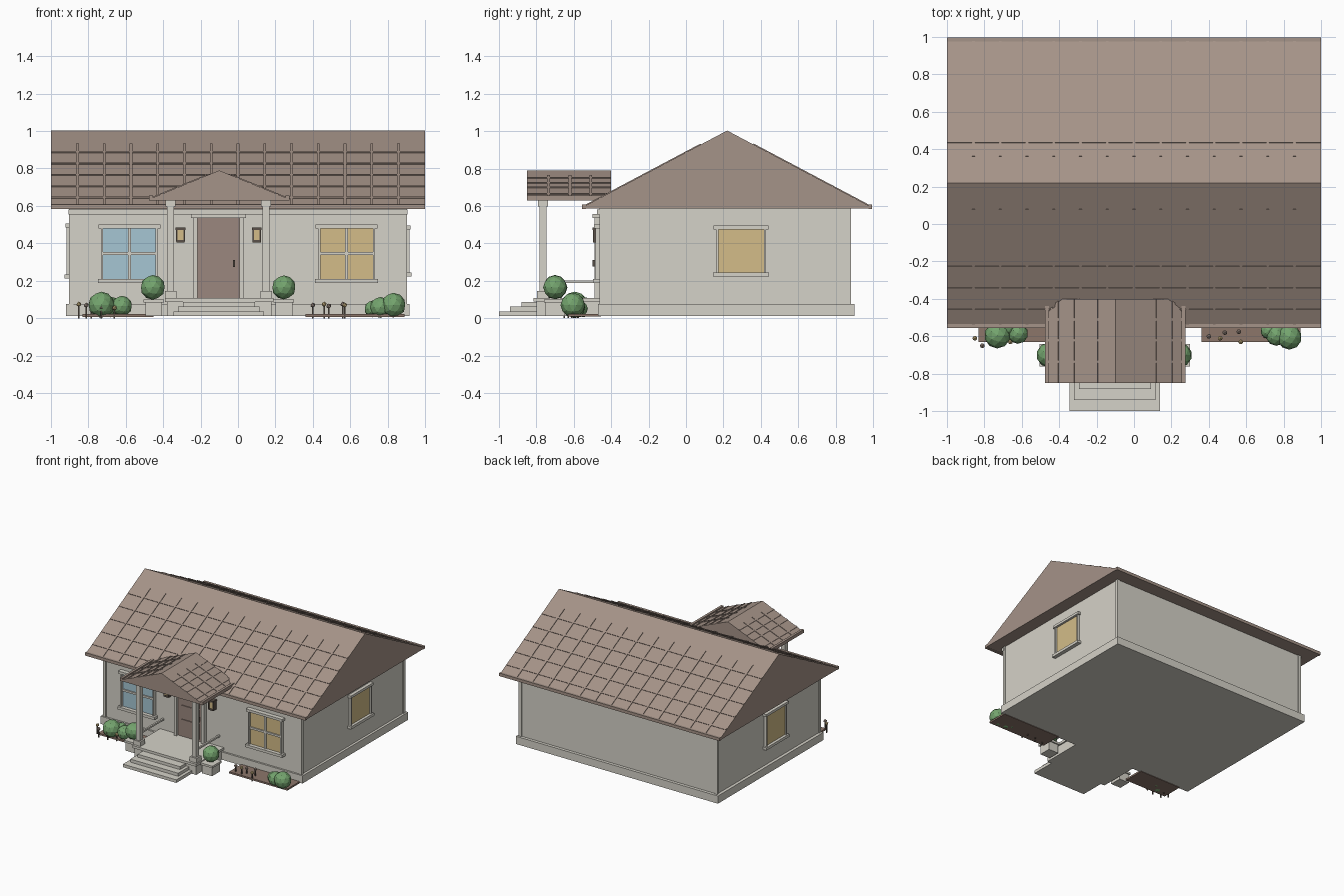
import bpy, bmesh, math
from mathutils import Vector, Matrix

if "Cube" in bpy.data.objects:
    bpy.data.objects.remove(bpy.data.objects["Cube"])


def colour(name, r, g, b):
    m = bpy.data.materials.new(name)
    lin = [((c / 255 + 0.055) / 1.055) ** 2.4 for c in (r, g, b)]
    m.diffuse_color = (*lin, 1)
    m.use_nodes = True
    m.node_tree.nodes["Principled BSDF"].inputs["Base Color"].default_value = m.diffuse_color
    return m


PALE = colour("pale_plaster", 213, 210, 200)
ROOF = colour("roof_brown", 165, 147, 136)
DOOR = colour("door_brown", 155, 135, 126)
BLUE = colour("blue_glass", 166, 198, 212)
GOLD = colour("warm_glass", 211, 188, 136)
GREEN = colour("leaf_green", 116, 164, 110)
SOIL = colour("soil_brown", 140, 118, 106)
DARK = colour("dark_metal", 90, 80, 72)


def finish(name, bm, mat):
    bmesh.ops.recalc_face_normals(bm, faces=bm.faces)
    me = bpy.data.meshes.new(name)
    bm.to_mesh(me)
    bm.free()
    me.materials.append(mat)
    ob = bpy.data.objects.new(name, me)
    bpy.context.collection.objects.link(ob)
    return ob


def boxes(name, mat, *spans, frame=Matrix.Identity(4)):
    """Boxes given as (x0, x1, y0, y1, z0, z1), joined in one object."""
    bm = bmesh.new()
    for x0, x1, y0, y1, z0, z1 in spans:
        mid = Matrix.Translation(((x0 + x1) / 2, (y0 + y1) / 2, (z0 + z1) / 2))
        size = Matrix.Diagonal((x1 - x0, y1 - y0, z1 - z0, 1))
        bmesh.ops.create_cube(bm, size=1, matrix=frame @ mid @ size)
    return finish(name, bm, mat)


def gable_roof(name, frame, length, half, rise, lip):
    """Solid gable: local x runs along the ridge, local y across."""
    bm = bmesh.new()
    prof = [(-half, -lip), (half, -lip), (half, 0), (0, rise), (-half, 0)]
    f = bm.faces.new([bm.verts.new((-length / 2, y, z)) for y, z in prof])
    ext = bmesh.ops.extrude_face_region(bm, geom=[f])
    vs = [v for v in ext["geom"] if isinstance(v, bmesh.types.BMVert)]
    bmesh.ops.translate(bm, verts=vs, vec=(length, 0, 0))
    bmesh.ops.transform(bm, matrix=frame, verts=bm.verts)
    return finish(name, bm, ROOF)


def battens(name, frame, half, rise, ups, courses, low, high, x0, x1):
    """Raised grid on both slopes; low, high, courses are offsets from the ridge."""
    slope = math.atan2(rise, half)
    k = 1 / math.cos(slope)
    for side, turn in (("front", 0), ("back", math.pi)):
        m = (frame @ Matrix.Translation((0, 0, rise)) @ Matrix.Rotation(turn, 4, 'Z')
             @ Matrix.Rotation(slope, 4, 'X'))
        sg = 1 if turn == 0 else -1
        w, h = 0.007, 0.005
        spans = [(u - w, u + w, -low * k, -high * k, -0.01, h) for u in ups]
        a, b = sorted((x0 * sg, x1 * sg))
        if name == "porch_roof":
            spans = [(u * sg - w, u * sg + w, -low * k, -high * k, -0.01, h) for u in ups]
        spans += [(a, b, -c * k - w, -c * k + w, -0.01, h - 0.001) for c in courses]
        boxes(f"{name}_battens_{side}", ROOF, *spans, frame=m)


# House body
boxes("foundation", PALE, (-0.92, 0.915, -0.47, 0.9, 0.012, 0.075))
boxes("walls", PALE, (-0.895, 0.895, -0.455, 0.875, 0.07, 0.595))
boxes("corner_trim", PALE, *[(x - 0.012, x + 0.012, y - 0.012, y + 0.012, 0.07, 0.59)
                             for x in (-0.89, 0.89) for y in (-0.45, 0.87)])
boxes("eave_trim", PALE, (-0.905, 0.905, -0.475, -0.45, 0.555, 0.58))

# Main roof
main = Matrix.Translation((0, 0.22, 0.595))
gable_roof("main_roof", main, 2.0, 0.77, 0.408, 0.008)
battens("main_roof", main, 0.77, 0.408, [i / 7 for i in range(-6, 7)],
        [0.22, 0.335, 0.45, 0.565, 0.68], 0.14, 0.755, -0.998, 0.998)
boxes("main_gutters", ROOF, *[(-1, 1, y - 0.01, y + 0.01, 0.583, 0.608)
                              for y in (-0.545, 0.985)])

# Porch roof, with its ridge running front to back
porch = Matrix.Translation((-0.1, -0.625, 0.638)) @ Matrix.Rotation(math.pi / 2, 4, 'Z')
gable_roof("porch_roof", porch, 0.45, 0.37, 0.152, 0.008)
battens("porch_roof", porch, 0.37, 0.152, [-0.11, 0.005, 0.115],
        [0.1, 0.165, 0.225, 0.31], 0.07, 0.365, -0.224, 0.224)
boxes("porch_gutters", ROOF, *[(x - 0.01, x + 0.01, -0.85, -0.4, 0.628, 0.655)
                               for x in (-0.465, 0.265)])

# Porch floor, steps and bush pedestals
boxes("porch_floor", PALE, (-0.38, 0.18, -0.8, -0.45, 0.012, 0.09),
      (-0.39, 0.19, -0.815, -0.45, 0.088, 0.108))
boxes("steps", PALE, (-0.345, 0.14, -1, -0.8, 0.012, 0.037),
      (-0.32, 0.115, -0.94, -0.8, 0.037, 0.062),
      (-0.295, 0.09, -0.88, -0.8, 0.062, 0.086))
boxes("bush_pedestals", PALE, *[s for x in (-0.45, 0.245) for s in (
    (x - 0.045, x + 0.045, -0.75, -0.65, 0.012, 0.085),
    (x - 0.055, x + 0.055, -0.76, -0.64, 0.083, 0.1))])

# Posts and side rails
for side, x in (("left", -0.36), ("right", 0.15)):
    boxes(f"porch_post_{side}", PALE, *[
        (x - r, x + r, -0.765 - r, -0.765 + r, a, b) for r, a, b in (
            (0.031, 0.105, 0.145), (0.018, 0.14, 0.605), (0.026, 0.598, 0.632))])
    boxes(f"porch_rail_{side}", PALE,
          (x - 0.007, x + 0.007, -0.76, -0.455, 0.188, 0.202))

# Door
boxes("door_frame", PALE, (-0.24, -0.215, -0.49, -0.45, 0.105, 0.54),
      (0.008, 0.033, -0.49, -0.45, 0.105, 0.54),
      (-0.25, 0.043, -0.5, -0.45, 0.535, 0.557))
boxes("door_leaf", DOOR, (-0.217, 0.01, -0.47, -0.45, 0.105, 0.536))
boxes("door_panels", DOOR, *[(-0.185, -0.022, -0.477, -0.468, a, b)
                             for a, b in ((0.125, 0.25), (0.26, 0.365), (0.375, 0.455))])
boxes("door_handle", DARK, (-0.028, -0.016, -0.5, -0.468, 0.275, 0.31))


def window(name, frame, w, z0, z1, glass, cross):
    """Framed window facing local -y, centred on local x = 0."""
    boxes(name + "_glass", glass, (-w, w, -0.012, 0.01, z0, z1), frame=frame)
    t, mid = 0.012, (z0 + z1) / 2
    bars = [(-w - t, -w, -0.028, 0.01, z0, z1), (w, w + t, -0.028, 0.01, z0, z1),
            (-w - 0.025, w + 0.025, -0.036, 0.01, z1, z1 + 0.02),
            (-w - 0.028, w + 0.028, -0.042, 0.01, z0 - 0.022, z0)]
    if cross:
        bars += [(-0.008, 0.008, -0.024, 0.01, z0, z1),
                 (-w, w, -0.022, 0.01, mid - 0.008, mid + 0.008)]
    boxes(name + "_frame", PALE, *bars, frame=frame)


# Windows on the front and both ends
for side, x, glass in (("left", -0.58, BLUE), ("right", 0.58, GOLD)):
    window(f"front_window_{side}", Matrix.Translation((x, -0.455, 0)), 0.14, 0.21, 0.48,
           glass, True)
for side, s, y, z0, z1 in (("right", 1, 0.295, 0.245, 0.475), ("left", -1, 0.13, 0.235, 0.485)):
    m = Matrix.Translation((0.895 * s, y, 0)) @ Matrix.Rotation(s * math.pi / 2, 4, 'Z')
    window(f"end_window_{side}", m @ Matrix.Diagonal((1, 0.75, 1, 1)), 0.122, z0, z1,
           GOLD, False)

# Wall lamps
for side, x in (("left", -0.307), ("right", 0.1)):
    boxes(f"lamp_case_{side}", DARK, (x - 0.026, x + 0.026, -0.5, -0.45, 0.472, 0.486),
          (x - 0.022, x + 0.022, -0.497, -0.45, 0.404, 0.418),
          *[(x + d - 0.004, x + d + 0.004, -0.497, -0.45, 0.41, 0.48) for d in (-0.019, 0.019)])
    boxes(f"lamp_glow_{side}", GOLD, (x - 0.015, x + 0.015, -0.492, -0.452, 0.416, 0.474))

# Flower beds
boxes("flower_beds", SOIL, (-0.83, -0.45, -0.63, -0.455, 0.008, 0.022),
      (0.36, 0.89, -0.63, -0.455, 0.008, 0.022))


def balls(name, mat, spots, level):
    bm = bmesh.new()
    for x, y, z, r in spots:
        bmesh.ops.create_icosphere(bm, subdivisions=level, radius=r,
                                   matrix=Matrix.Translation((x, y, z)))
    return finish(name, bm, mat)


# Faceted bushes
balls("pedestal_bushes", GREEN, [(-0.455, -0.7, 0.165, 0.066), (0.245, -0.7, 0.165, 0.064)], 2)
balls("bed_bushes", GREEN, [(-0.73, -0.595, 0.072, 0.07), (-0.68, -0.55, 0.06, 0.055),
                            (-0.62, -0.585, 0.065, 0.055), (0.83, -0.605, 0.07, 0.066),
                            (0.76, -0.595, 0.058, 0.056), (0.72, -0.57, 0.05, 0.045)], 2)

# Flowers: thin stems with small heads
flowers = [(-0.85, -0.61, 0.075), (-0.81, -0.65, 0.07), (-0.785, -0.59, 0.08),
           (-0.73, -0.65, 0.06), (-0.66, -0.63, 0.055), (0.4, -0.6, 0.07),
           (0.46, -0.61, 0.075), (0.485, -0.58, 0.065), (0.57, -0.63, 0.07), (0.56, -0.575, 0.075)]
boxes("flower_stems", DARK, *[(x - 0.004, x + 0.004, y - 0.004, y + 0.004, 0, z)
                              for x, y, z in flowers])
balls("flower_heads_gold", GOLD, [(*f, 0.014) for f in flowers[::2]], 1)
balls("flower_heads_brown", ROOF, [(*f, 0.014) for f in flowers[1::2]], 1)
